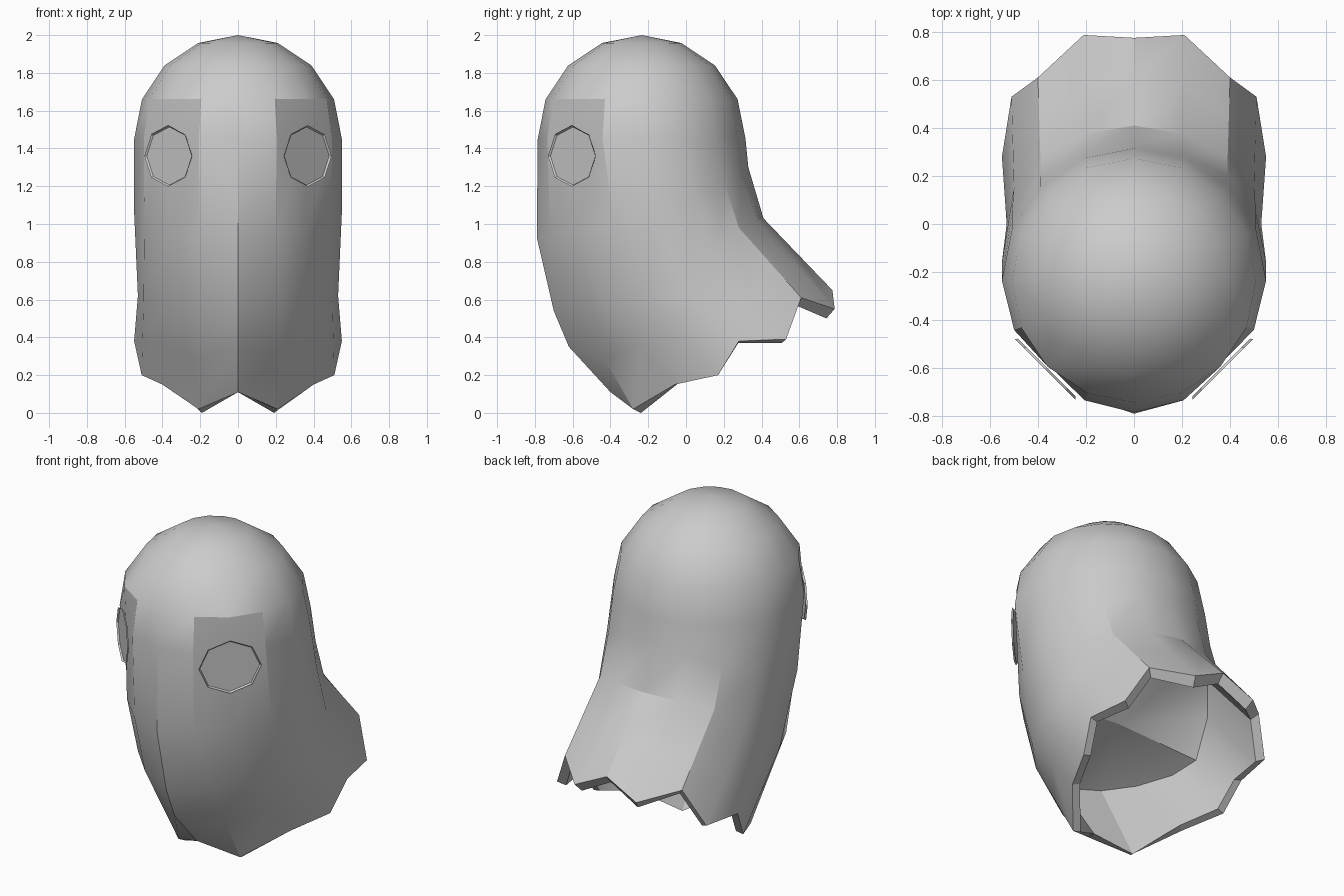
import bpy, bmesh
from math import sin, cos, pi
from mathutils import Vector

if "Cube" in bpy.data.objects:
    bpy.data.objects.remove(bpy.data.objects["Cube"])

N = 16          # sides of the body
CY = -0.235     # y of the head axis
R = 0.55


def finish(bm, name, angle):
    bmesh.ops.recalc_face_normals(bm, faces=bm.faces)
    me = bpy.data.meshes.new(name)
    bm.to_mesh(me)
    bm.free()
    ob = bpy.data.objects.new(name, me)
    bpy.context.collection.objects.link(ob)
    bpy.ops.object.select_all(action='DESELECT')
    ob.select_set(True)
    bpy.context.view_layer.objects.active = ob
    if angle:
        bpy.ops.object.shade_smooth_by_angle(angle=angle)
    return ob


def full(half):
    """Mirror nine points, back to front, into a closed ring of 16."""
    half = [Vector(p) for p in half]
    return half + [Vector((-p.x, p.y, p.z)) for p in half[-2:0:-1]]


def bridge(bm, a, b):
    for i in range(N):
        j = (i + 1) % N
        bm.faces.new((a[i], a[j], b[j], b[i]))


def fan(bm, ring, tip):
    t = bm.verts.new(tip)
    for i in range(N):
        bm.faces.new((ring[i], ring[(i + 1) % N], t))


# Domed head, flattened at the two eye positions
rings = []
for lat in (3, 2, 1, 0):
    a = lat * pi / 8
    half = []
    for k in range(9):
        r = R * cos(a)
        if lat == 0:
            r = {5: .54, 6: .5, 7: .54}.get(k, R)
        t = k * pi / 8
        half.append((r * sin(t), CY + r * cos(t), 1.45 + R * sin(a)))
    rings.append(full(half))

# Body leaning back into a swept hem
chest = []
for k in range(9):
    s, c = sin(k * pi / 8), cos(k * pi / 8)
    f = {5: .975, 6: .935, 7: .965}.get(k, 1)
    chest.append((R * s * f, -0.23 + 0.56 * c * f + 0.07 * s * s, 1.115 + 0.185 * c - 0.05 * s * s))
skirt = [(0, .41, 1.03), (.21, .375, 1.02), (.39, .28, .98), (.5, .15, .83), (.53, 0, .62),
         (.5, -.2, .59), (.39, -.42, .57), (.23, -.58, .55), (0, -.7, .54)]
hem = [(0, .775, .65), (.21, .787, .55), (.4, .61, .61), (.51, .53, .39), (.55, .28, .38),
       (.51, .17, .2), (.4, -.06, .15), (.21, -.28, .02), (0, -.4, .11)]
mid = [(Vector(a) + Vector(b)) / 2 for a, b in zip(skirt, hem)]
mid[8] = (0, -.62, .35)

# Thick hem edge and hollow underside closed by a panel
drop = (.05, .05, .04, .02, .01, -.01, -.01, .02, 0)
lip = [(x * .91, y + (.24 - y) * .08, z - d) for (x, y, z), d in zip(hem, drop)]
inside = [(x * .88, -.13 + (y + .13) * .88, z - .01) for x, y, z in skirt]
rings += [full(h) for h in (chest, skirt, mid, hem, lip, inside)]

bm = bmesh.new()
loops = [[bm.verts.new(p) for p in r] for r in rings]
fan(bm, loops[0], (0, CY, 2.0))
for a, b in zip(loops, loops[1:]):
    bridge(bm, a, b)
fan(bm, loops[-1], (0, -.13, .72))
finish(bm, "draped_body", 0.44)

# Shallow eight-sided eyes, almost flush with the head
for side, name in ((1, "right_eye"), (-1, "left_eye")):
    bm = bmesh.new()
    out = Vector((side, -1, 0)).normalized()
    across = Vector((side, 1, 0)).normalized()
    base = Vector((0, CY, 1.36))
    cup = []
    for d, r in ((0.513, .17), (0.523, .178)):
        cup.append([bm.verts.new(base + out * d + across * r * cos(i * pi / 4)
                                 + Vector((0, 0, (r - .016) * sin(i * pi / 4)))) for i in range(8)])
    bm.faces.new(cup[0])
    for i in range(8):
        j = (i + 1) % 8
        bm.faces.new((cup[0][i], cup[0][j], cup[1][j], cup[1][i]))
    finish(bm, name, 0)
